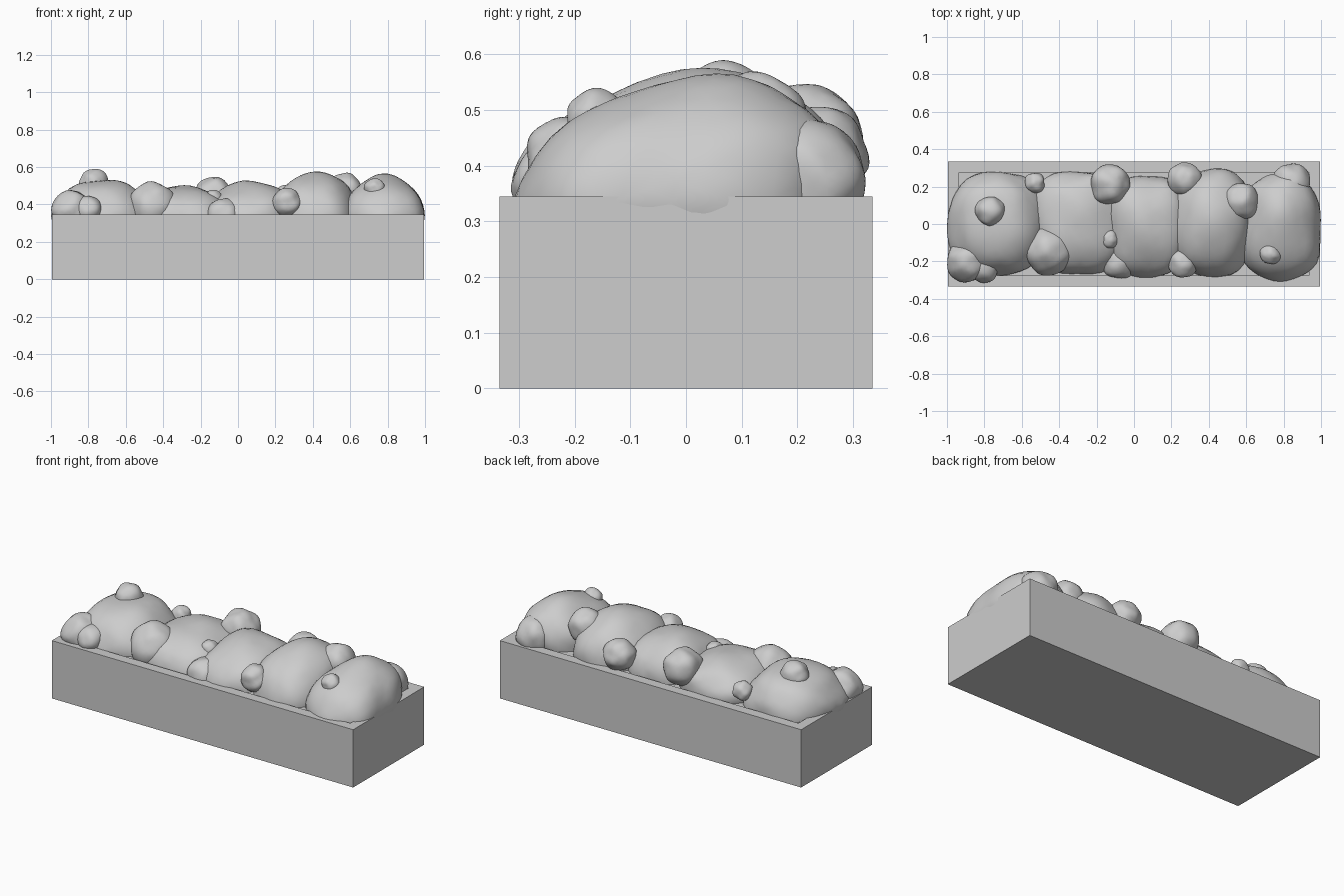
import bpy, bmesh
from mathutils import Vector, noise

cube = bpy.data.objects.get("Cube")
if cube:
    bpy.data.objects.remove(cube, do_unlink=True)

grey = bpy.data.materials.new("plain_grey")
grey.use_nodes = True
grey.diffuse_color = (0.61, 0.61, 0.61, 1)
grey.node_tree.nodes["Principled BSDF"].inputs["Base Color"].default_value = (0.61, 0.61, 0.61, 1)


def add_object(name, bm, smooth):
    mesh = bpy.data.meshes.new(name)
    bm.to_mesh(mesh)
    bm.free()
    mesh.materials.append(grey)
    for poly in mesh.polygons:
        poly.use_smooth = smooth
    obj = bpy.data.objects.new(name, mesh)
    bpy.context.collection.objects.link(obj)
    return obj


# Planter box with a rim and a shallow soil bed
def planter(width, depth, height, rim, recess):
    bm = bmesh.new()
    bmesh.ops.create_cube(bm, size=1)
    for v in bm.verts:
        v.co = Vector((v.co.x * width, v.co.y * depth, (v.co.z + 0.5) * height))
    top = max(bm.faces, key=lambda f: f.calc_center_median().z)
    bmesh.ops.inset_region(bm, faces=[top], thickness=rim, use_even_offset=True)
    bed = bmesh.ops.extrude_face_region(bm, geom=[top])["geom"]
    bmesh.ops.delete(bm, geom=[top], context="FACES_ONLY")
    for v in (g for g in bed if isinstance(g, bmesh.types.BMVert)):
        v.co.z -= recess
    bmesh.ops.recalc_face_normals(bm, faces=bm.faces)
    add_object("planter_box", bm, False)


# Lumpy bush: squarish in plan, domed in height, leaning back by lean
def bush(name, centre, radii, power, bump, lean, seed):
    bm = bmesh.new()
    bmesh.ops.create_icosphere(bm, subdivisions=3, radius=1)
    for v in bm.verts:
        d = v.co.normalized()
        plan = (abs(d.x) ** power + abs(d.y) ** power) ** (2 / power)
        lump = noise.noise(d * 1.7 + Vector((seed * 3.7, seed * 1.3, 0.5)))
        p = d / (plan + d.z ** 2) ** 0.5 * (1 + bump * lump)
        p.y += lean * max(p.z, 0)
        v.co = Vector(centre) + Vector(a * b for a, b in zip(p, radii))
    obj = add_object(name, bm, True)
    obj.modifiers.new("soften", "SUBSURF").levels = 1


planter(1.99, 0.67, 0.345, 0.06, 0.02)

# Large bushes along the box: centre, radii, backward lean
large = [
    ((-0.73, 0.00, 0.34), (0.26, 0.28, 0.20), 0.1),
    ((-0.30, 0.00, 0.33), (0.26, 0.28, 0.175), 0.1),
    ((0.07, -0.01, 0.33), (0.24, 0.27, 0.20), 0.1),
    ((0.41, 0.01, 0.33), (0.23, 0.29, 0.245), 0.05),
    ((0.78, -0.03, 0.34), (0.22, 0.285, 0.215), 0.28),
]
for i, (centre, radii, lean) in enumerate(large):
    bush(f"large_bush_{i + 1}", centre, radii, 2.8, 0.1, lean, i + 1)

# Small tufts: x, y, z, radius
tufts = [
    (-0.77, 0.07, 0.51, 0.08), (-0.89, -0.20, 0.37, 0.11),
    (-0.81, -0.23, 0.365, 0.085), (-0.46, -0.14, 0.39, 0.13),
    (-0.53, 0.22, 0.41, 0.055), (-0.13, 0.21, 0.44, 0.11),
    (-0.13, -0.08, 0.43, 0.05), (-0.08, -0.20, 0.34, 0.095),
    (0.26, -0.21, 0.41, 0.08), (0.27, 0.24, 0.42, 0.09),
    (0.57, 0.12, 0.47, 0.10), (0.84, 0.22, 0.38, 0.105),
    (0.73, -0.16, 0.485, 0.055),
]
for i, (x, y, z, r) in enumerate(tufts):
    bush(f"small_tuft_{i + 1}", (x, y, z), (r, r, r), 2.1, 0.15, 0, i + 11)
